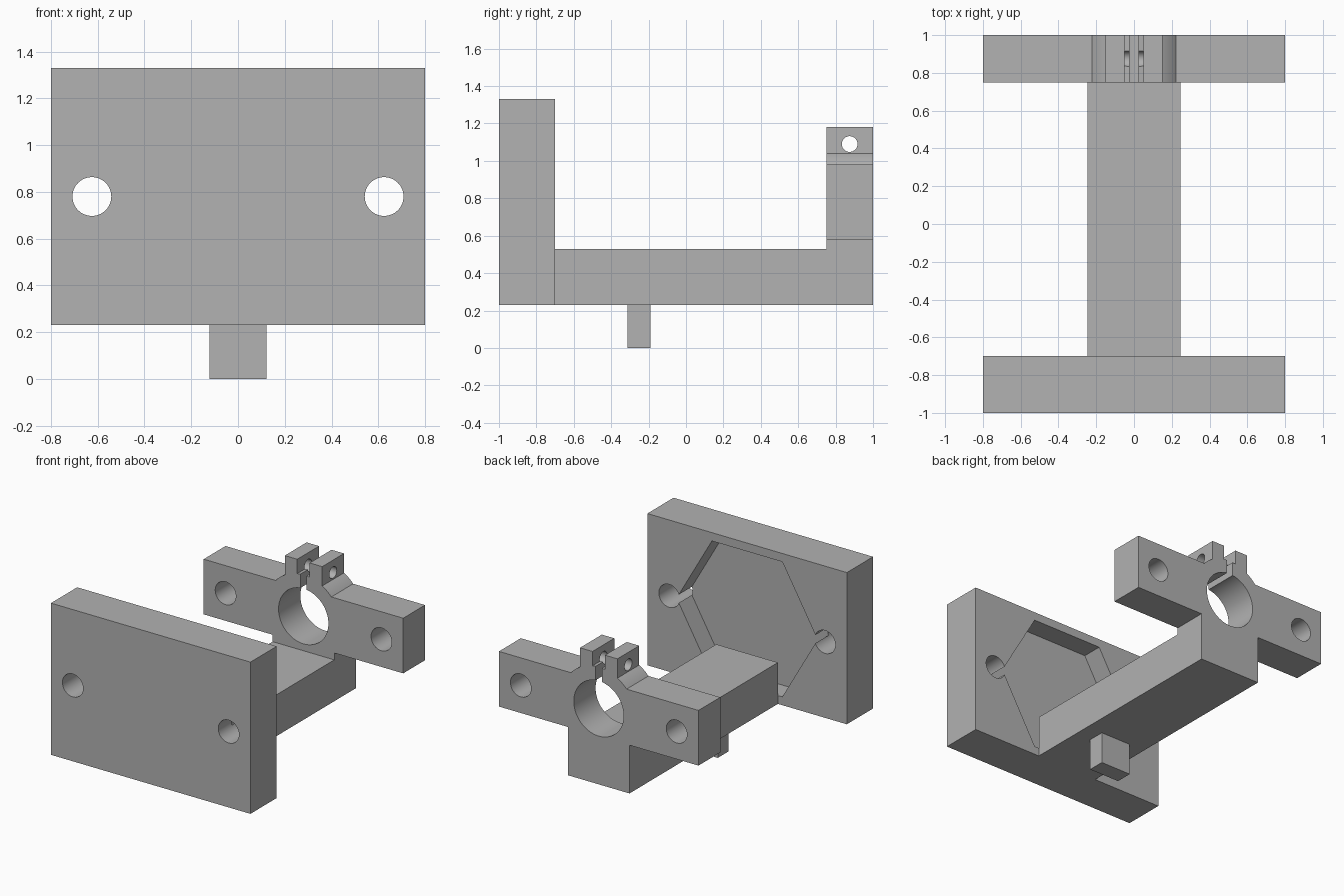
import bpy
import bmesh
from math import asin, cos, pi, radians, sin, sqrt
from mathutils import Matrix, Vector

if "Cube" in bpy.data.objects:
    bpy.data.objects.remove(bpy.data.objects["Cube"])

grey = bpy.data.materials.new("plain grey")
grey.use_nodes = True
grey.diffuse_color = (0.445, 0.445, 0.445, 1)
grey.node_tree.nodes["Principled BSDF"].inputs["Base Color"].default_value = grey.diffuse_color


def add_object(name, bm):
    bmesh.ops.recalc_face_normals(bm, faces=bm.faces)
    mesh = bpy.data.meshes.new(name)
    bm.to_mesh(mesh)
    bm.free()
    mesh.materials.append(grey)
    obj = bpy.data.objects.new(name, mesh)
    bpy.context.collection.objects.link(obj)
    return obj


def box(name, low, high):
    low, high = Vector(low), Vector(high)
    bm = bmesh.new()
    bmesh.ops.create_cube(bm, size=1)
    bmesh.ops.scale(bm, vec=high - low, verts=bm.verts)
    bmesh.ops.translate(bm, vec=(low + high) / 2, verts=bm.verts)
    return add_object(name, bm)


def extrude_profile(name, points, y0, y1):
    """Extrude an x-z outline along y."""
    bm = bmesh.new()
    face = bm.faces.new([bm.verts.new((x, y0, z)) for x, z in points])
    result = bmesh.ops.extrude_face_region(bm, geom=[face])
    moved = [v for v in result["geom"] if isinstance(v, bmesh.types.BMVert)]
    bmesh.ops.translate(bm, vec=(0, y1 - y0, 0), verts=moved)
    return add_object(name, bm)


def cylinder(name, centre, radius, length, axis="Y", sides=64):
    bm = bmesh.new()
    turn = Matrix.Rotation(pi / 2, 4, "X" if axis == "Y" else "Y")
    bmesh.ops.create_cone(bm, cap_ends=True, segments=sides, radius1=radius,
                          radius2=radius, depth=length,
                          matrix=Matrix.Translation(centre) @ turn)
    return add_object(name, bm)


def cut(target, cutters):
    """Subtract each cutter, then discard it."""
    bpy.context.view_layer.objects.active = target
    for cutter in cutters:
        cutter.hide_render = True
        mod = target.modifiers.new("cut", "BOOLEAN")
        mod.operation = "DIFFERENCE"
        mod.solver = "EXACT"
        mod.object = cutter
        bpy.ops.object.modifier_apply(modifier=mod.name)
        bpy.data.objects.remove(cutter)


AXIS_Z = 0.78      # shared height of the bore, bolt holes and hexagon
BASE_Z = 0.23      # underside of beam and plate
HALF_W = 0.8
BEAM_X = 0.247


def bolt_holes(y):
    return [cylinder("bolt_hole", (side * 0.625, y, AXIS_Z), 0.083, 0.6)
            for side in (-1, 1)]


# Front plate with a hexagonal pocket in its back
plate = box("front_plate", (-HALF_W, -1, BASE_Z), (HALF_W, -0.7, 1.33))
hexagon = [(0.565 * cos(i * pi / 3), AXIS_Z + 0.565 * sin(i * pi / 3)) for i in range(6)]
pocket = extrude_profile("hex_pocket", hexagon, -0.85, -0.6)
cut(plate, [pocket] + bolt_holes(-0.85))

# Rear clamp: half outline from the slot outward and down, then mirrored
ring = 0.3
slot, ear_in, ear_out = 0.025, 0.05, 0.15


def ring_z(x):
    return AXIS_Z + sqrt(ring * ring - x * x)


arm_half = 0.2
start, end = asin(ear_out / ring), pi / 2 - asin(arm_half / ring)
half = [(slot, AXIS_Z + 0.1), (slot, ring_z(slot)), (ear_in, ring_z(ear_in)),
        (ear_in, 1.18), (ear_out, 1.18)]
for i in range(9):
    a = start + (end - start) * i / 8
    half.append((ring * sin(a), AXIS_Z + ring * cos(a)))
half += [(HALF_W, AXIS_Z + arm_half), (HALF_W, AXIS_Z - arm_half),
         (BEAM_X, AXIS_Z - arm_half), (BEAM_X, BASE_Z)]
outline = half + [(-x, z) for x, z in reversed(half)]
clamp = extrude_profile("rear_clamp", outline, 0.75, 1)
bore = cylinder("bore", (0, 0.875, AXIS_Z), 0.2, 0.6, sides=96)
pinch = cylinder("pinch_hole", (0, 0.875, 1.09), 0.042, 0.6, axis="X", sides=48)
cut(clamp, [bore, pinch] + bolt_holes(0.875))

# Connecting beam and the peg below it
box("beam", (-BEAM_X, -0.7, BASE_Z), (BEAM_X, 0.75, 0.53))
box("peg", (-0.122, -0.312, 0), (0.122, -0.19, BASE_Z))

# Smooth the round walls, keep the edges sharp
bpy.ops.object.select_all(action="DESELECT")
for obj in (plate, clamp):
    obj.select_set(True)
bpy.context.view_layer.objects.active = clamp
bpy.ops.object.shade_smooth_by_angle(angle=radians(25))
